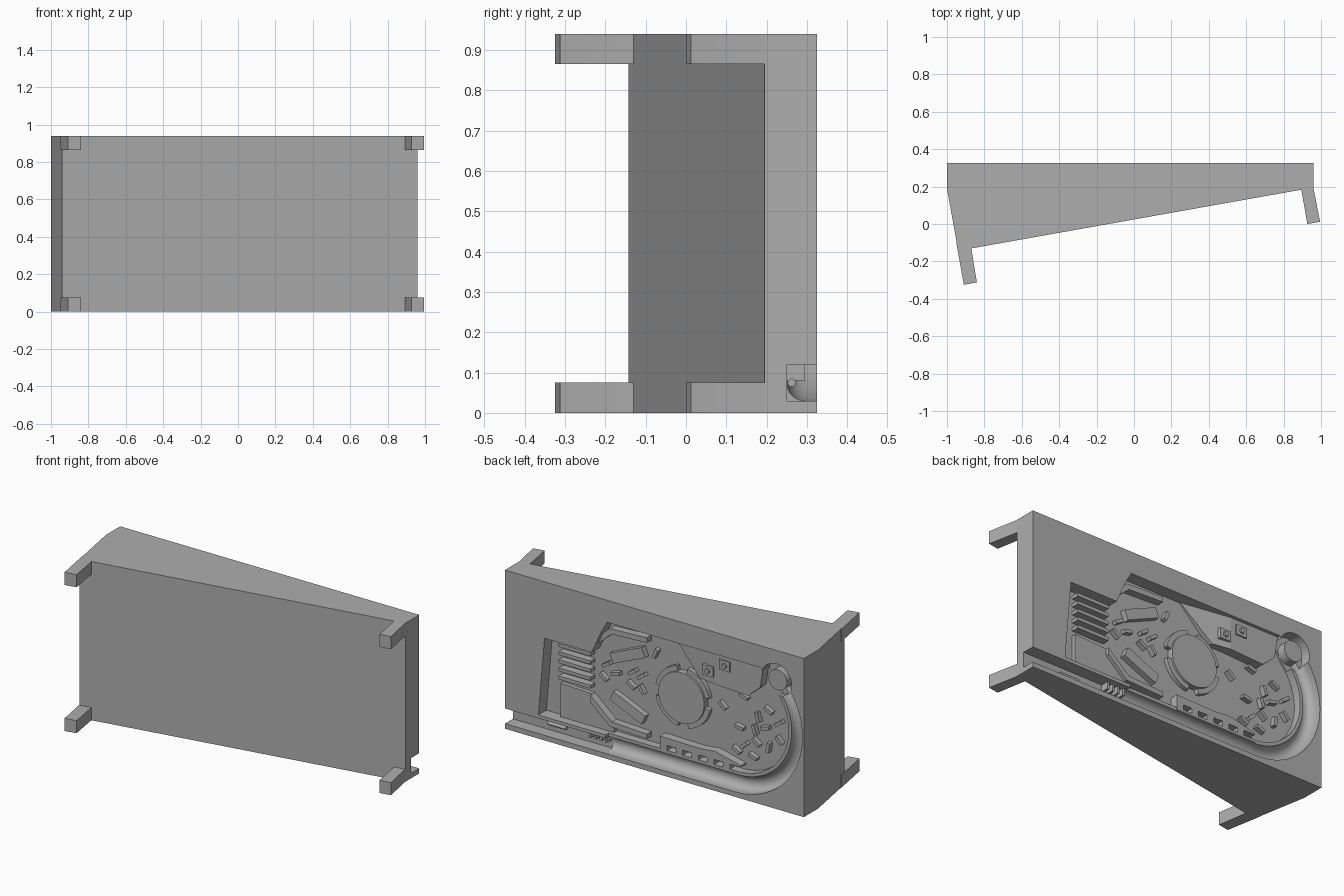
import bpy, bmesh, math, random
from mathutils import Vector

if "Cube" in bpy.data.objects:
    bpy.data.objects.remove(bpy.data.objects["Cube"])

BACK, H, FLOOR = 0.325, 0.94, 0.075
MID = 0.47                       # mirror height of the playfield
BEND = (-0.55, MID)              # centre of the track bend
random.seed(4)

gray = bpy.data.materials.new("matte gray")
gray.use_nodes = True
gray.diffuse_color = (0.42, 0.42, 0.42, 1)
gray.node_tree.nodes["Principled BSDF"].inputs["Base Color"].default_value = gray.diffuse_color


def finish(name, bm):
    bmesh.ops.recalc_face_normals(bm, faces=bm.faces)
    mesh = bpy.data.meshes.new(name)
    bm.to_mesh(mesh)
    bm.free()
    mesh.materials.append(gray)
    obj = bpy.data.objects.new(name, mesh)
    bpy.context.collection.objects.link(obj)
    return obj


def extrude(name, points, vec):
    bm = bmesh.new()
    face = bm.faces.new([bm.verts.new(p) for p in points])
    new = bmesh.ops.extrude_face_region(bm, geom=[face])["geom"]
    bmesh.ops.translate(bm, vec=vec, verts=[v for v in new if isinstance(v, bmesh.types.BMVert)])
    return finish(name, bm)


def slab(name, outline, z0, z1):
    """Plan outline (x, y) raised between two heights."""
    return extrude(name, [(x, y, z0) for x, y in outline], (0, 0, z1 - z0))


def relief(name, outline, top, bottom=FLOOR + 0.005):
    """Outline (x, z) on the back; depths are measured in from the back face.
    The top depth may be a function of x."""
    depth = top if callable(top) else lambda x: top
    obj = extrude(name, [(x, BACK - bottom, z) for x, z in outline], (0, 1, 0))
    for v in obj.data.vertices:
        if v.co.y > BACK - bottom + 0.5:
            v.co.y = BACK - depth(v.co.x)
    return obj


def arc(c, r, a0, a1, n=32):
    angles = [math.radians(a0 + (a1 - a0) * i / n) for i in range(n + 1)]
    return [(c[0] + r * math.cos(a), c[1] + r * math.sin(a)) for a in angles]


def circle(c, r, n=40):
    return arc(c, r, 0, 360, n)[:-1]


def rect(x0, x1, z0, z1):
    return [(x0, z0), (x1, z0), (x1, z1), (x0, z1)]


def bar(a, b, w):
    """Rectangle of width w from a to b."""
    a, b = Vector(a), Vector(b)
    side = (b - a).orthogonal().normalized() * w / 2
    return [tuple(p) for p in (a + side, b + side, b - side, a - side)]


def flip(pts):
    return [(x, 2 * MID - z) for x, z in pts]


# Wedge body and its four legs
body = slab("wedge_body", [(-1, BACK), (0.96, BACK), (0.96, 0.195), (-0.94, -0.143), (-1, 0.19)], 0, H)
legs = {"thin_end": [(0.89, 0.2), (0.96, 0.21), (0.96, 0.19), (0.995, 0.012), (0.927, 0), (0.895, 0.18)],
        "thick_end": [(-0.95, -0.1), (-0.87, -0.1), (-0.87, -0.13), (-0.84, -0.312), (-0.91, -BACK)]}
for end, outline in legs.items():
    for level, z in (("lower", 0), ("upper", H - 0.075)):
        slab(f"{end}_{level}_leg", outline, z, z + 0.075)


# Cutters: playfield, lowered rim, track, shooter lane, end pocket
def pipe(name, path, r):
    profile = [(-r, -0.05)] + [(r * math.cos(a), 0.03 + r * math.sin(a))
               for a in [math.pi * (1 - i / 10) for i in range(11)]] + [(r, -0.05)]
    bm, rings = bmesh.new(), []
    for i, p in enumerate(path):
        t = Vector(path[min(i + 1, len(path) - 1)]) - Vector(path[max(i - 1, 0)])
        n = Vector((-t.y, t.x)).normalized()
        rings.append([bm.verts.new((p[0] + n.x * u, BACK - d, p[1] + n.y * u)) for u, d in profile])
    for a, b in zip(rings, rings[1:]):
        for i in range(len(a)):
            j = (i + 1) % len(a)
            bm.faces.new((a[i], a[j], b[j], b[i]))
    bm.faces.new(rings[0])
    bm.faces.new(rings[-1])
    return finish(name, bm)


def field(r, low):
    return ([(0.70, 0.605), (0.39, 0.605), (0.33, 0.74), (0.29, 0.81), (-0.72, 0.81)]
            + arc(BEND, r, 135, 270) + [(0.74, low)])


pocket = (-0.82, 0.76)
cutters = [
    relief("field_cutter", field(0.33, 0.14), -0.05, FLOOR),
    relief("rim_cutter", [(0.3, 0.6), (-0.6, 0.6)] + arc(BEND, 0.36, 135, 270) + [(0.3, 0.11)], -0.06, 0.028),
    pipe("track_cutter", [(0.5, 0.075)] + arc(BEND, 0.395, 270, 133, 48), 0.045),
    relief("lane_cutter", rect(0.3, 1.1, 0.03, 0.12), -0.07, FLOOR),
    relief("pocket_cutter", circle(pocket, 0.1), -0.08, 0.065)]
for c in cutters:
    c.hide_render = True
    m = body.modifiers.new(c.name, "BOOLEAN")
    m.operation, m.solver, m.object = "DIFFERENCE", "EXACT", c
bpy.context.view_layer.update()
cut = bpy.data.meshes.new_from_object(body.evaluated_get(bpy.context.evaluated_depsgraph_get()))
body.modifiers.clear()
body.data = cut
for c in cutters:
    bpy.data.objects.remove(c)

# Round post in the end pocket, and the plunger tip in the lane
relief("pocket_post", circle(pocket, 0.06), 0.013)
tip = [(0.6, BACK - 0.063 + u, v) for u, v in circle((0, 0.075), 0.01, 16)]
extrude("plunger_tip", tip, (0.12, 0, 0))
for i in range(4):
    x = 0.31 + 0.035 * i
    relief(f"lane_rib_{i}", rect(x, x + 0.014, 0.08, 0.14), 0.03)

# Centre disc with a notched collar
hub = (-0.17, MID)
relief("centre_disc", circle(hub, 0.15, 48), 0.038)
for i in range(4):
    a = 10 + 90 * i
    relief(f"collar_{i}", arc(hub, 0.148, a, a + 68, 12) + arc(hub, 0.18, a + 68, a, 12), 0.05)

# Drain slats
for i in range(5):
    z = 0.37 + 0.048 * i
    relief(f"drain_slat_{i}", rect(0.42, 0.63, z, z + 0.02), 0.03)

# Lane guides and slingshots, mirrored about the middle
guide = [(0.42, 0.33), (0.28, 0.21), (0.05, 0.2), (0.05, 0.17), (0.295, 0.18), (0.42, 0.29)]
sling = bar((0.29, 0.36), (0.08, 0.27), 0.06)
for side, f in (("lower", list), ("upper", flip)):
    relief(f"{side}_guide", f(guide), 0.03)
    relief(f"{side}_slingshot", f(sling), 0.04)
relief("lower_apron", [(0.63, 0.34), (0.42, 0.33), (0.28, 0.19), (0.28, 0.14), (0.63, 0.14)], 0.05)

# Windowed side rail
relief("rail_top", [(-0.04, 0.17), (-0.04, 0.215), (-0.3, 0.21), (-0.4, 0.22), (-0.57, 0.18), (-0.57, 0.17)], 0.025)
relief("rail_base", rect(-0.57, -0.04, 0.125, 0.14), 0.025)
for i in range(5):
    x = -0.085 - 0.103 * i
    relief(f"rail_post_{i}", rect(x, x + 0.045, 0.135, 0.175), 0.025)

# Ramp rising to a raised deck with two pegged pads
relief("ramp_slope", [(-0.1, 0.81), (-0.29, 0.62), (-0.4, 0.62), (-0.4, 0.81)],
       lambda x: 0.07 + (x + 0.1) / 6)
relief("ramp_deck", [(-0.4, 0.81), (-0.4, 0.62), (-0.62, 0.61), (-0.7, 0.68), (-0.72, 0.81)], 0.02)
for i, (x, z) in enumerate([(-0.36, 0.69), (-0.47, 0.75)]):
    relief(f"ramp_pad_{i}", rect(x - 0.035, x + 0.035, z - 0.03, z + 0.03), 0.012)
    relief(f"ramp_peg_{i}", circle((x, z), 0.015, 12), 0.002)

# Scattered short pegs
spots = [(-.43, .49), (-.57, .58), (-.66, .48), (-.73, .54), (-.54, .39), (-.64, .4), (-.71, .43),
         (-.8, .48), (-.57, .29), (-.65, .33), (-.73, .32), (-.8, .38), (-.52, .25), (-.63, .24),
         (.35, .45), (.27, .49), (.33, .53), (.16, .53), (.1, .52), (.17, .45), (.1, .44), (.01, .68)]
for i, (x, z) in enumerate(spots):
    a = random.uniform(0, math.pi)
    u, v = 0.028 * math.cos(a), 0.028 * math.sin(a)
    relief(f"peg_{i}", bar((x - u, z - v), (x + u, z + v), 0.02), 0.045)

# Smooth the curved walls, keep the edges sharp
bpy.ops.object.select_all(action="DESELECT")
for o in bpy.context.scene.objects:
    if o.type == "MESH":
        o.select_set(True)
        bpy.context.view_layer.objects.active = o
bpy.ops.object.shade_smooth_by_angle(angle=math.radians(30))
